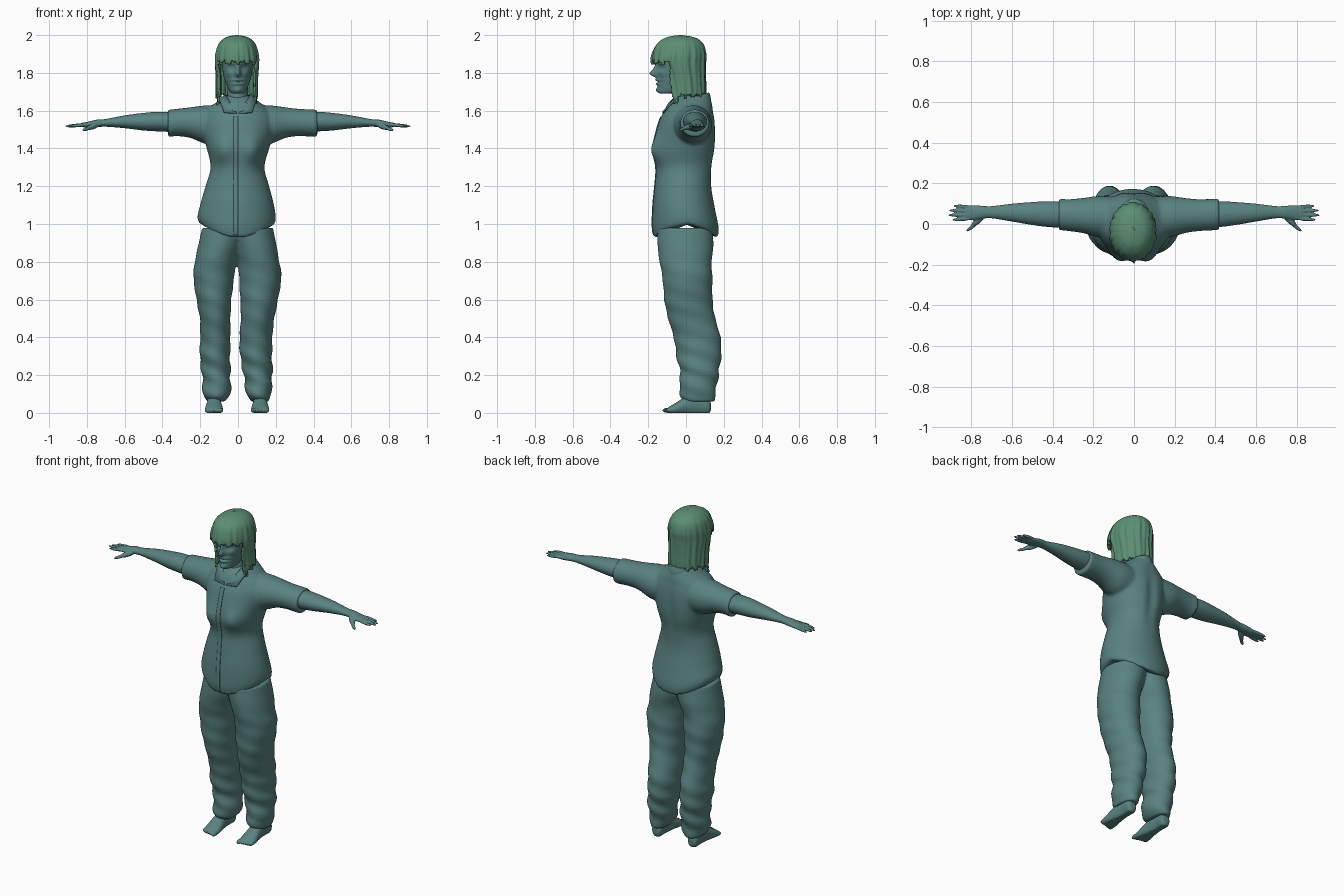
import bpy, bmesh
from math import sin, cos, pi, exp, atan2
from mathutils import Vector, Matrix

cube = bpy.data.objects.get("Cube")
if cube:
    bpy.data.objects.remove(cube, do_unlink=True)


def material(name, rgb):
    m = bpy.data.materials.new(name)
    m.use_nodes = True
    m.diffuse_color = (*rgb, 1)
    m.node_tree.nodes["Principled BSDF"].inputs["Base Color"].default_value = (*rgb, 1)
    return m


teal = material("dusky teal", (.1, .225, .22))
green = material("hair green", (.105, .27, .17))


def catmull(a, b, c, d, u):
    return [.5 * (2*q + (r - p)*u + (2*p - 5*q + 4*r - s)*u*u + (3*q - p - 3*r + s)*u**3)
            for p, q, r, s in zip(a, b, c, d)]


def loft(bm, axis, rings, shape=None, seg=48, sub=6):
    """Skin smooth elliptical rings given as (position, low, high, low, high)."""
    n = len(rings)
    path = []
    for i in range(n - 1):
        quad = [rings[max(0, min(n - 1, i + k))] for k in (-1, 0, 1, 2)]
        path += [catmull(*quad, j / sub) for j in range(sub)]
    path.append(rings[-1])
    loops = []
    for t, a0, a1, b0, b1 in path:
        loop = []
        for k in range(seg):
            ang = 2 * pi * k / seg
            a = (a0 + a1 + (a1 - a0) * cos(ang)) / 2
            b = (b0 + b1 + (b1 - b0) * sin(ang)) / 2
            co = Vector({"x": (t, a, b), "y": (a, t, b), "z": (a, b, t)}[axis])
            loop.append(bm.verts.new(shape(co, ang) if shape else co))
        loops.append(loop)
    for lo, hi in zip(loops, loops[1:]):
        for k in range(seg):
            m = (k + 1) % seg
            bm.faces.new((lo[k], lo[m], hi[m], hi[k]))
    bm.faces.new(loops[0])
    bm.faces.new(loops[-1])


def digit(bm, a, b, r):
    """Long rounded finger or toe between two points."""
    a, b = Vector(a), Vector(b)
    turn = (b - a).to_track_quat("Z", "Y").to_matrix().to_4x4()
    size = Matrix.Diagonal((r, r, (b - a).length / 2, 1))
    bmesh.ops.create_uvsphere(bm, u_segments=12, v_segments=10, radius=1,
                              matrix=Matrix.Translation((a + b) / 2) @ turn @ size)


def part(name, bm, mat, voxel=0, smooth=0):
    bmesh.ops.recalc_face_normals(bm, faces=bm.faces)
    mesh = bpy.data.meshes.new(name)
    bm.to_mesh(mesh)
    bm.free()
    mesh.materials.append(mat)
    mesh.polygons.foreach_set("use_smooth", [True] * len(mesh.polygons))
    ob = bpy.data.objects.new(name, mesh)
    bpy.context.collection.objects.link(ob)
    if voxel:
        fuse = ob.modifiers.new("fuse", "REMESH")
        fuse.mode, fuse.voxel_size, fuse.use_smooth_shade = "VOXEL", voxel, True
    if smooth:
        ob.modifiers.new("soften", "SMOOTH").iterations = smooth
    return ob


def bump(co, x, z, wx, wz):
    return exp(-((co.x - x) / wx) ** 2 - ((co.z - z) / wz) ** 2)


# Shirt: body with bust and curved hem, fused with the sleeves
def shirt_shape(co, ang):
    if co.y < 0:
        co.y -= .038 * (bump(co, -.085, 1.39, .06, .07) + bump(co, .08, 1.39, .06, .07))
    else:
        co.y -= .015 * bump(co, 0, 1.42, .03, .15)
    drop = max(0, min(1, (1.1 - co.z) / .15))
    co.z += drop * (.08 * min(1, abs(co.x) / .2) ** 2 - .025)
    return co


bm = bmesh.new()
loft(bm, "z", [(.95, -.205, .195, -.168, .168), (1, -.215, .2, -.178, .172),
               (1.1, -.2, .19, -.175, .15), (1.2, -.172, .165, -.165, .135),
               (1.3, -.145, .14, -.157, .14), (1.4, -.165, .165, -.163, .158),
               (1.48, -.185, .185, -.158, .16), (1.55, -.19, .19, -.14, .155),
               (1.6, -.17, .17, -.115, .145), (1.64, -.12, .12, -.095, .138),
               (1.68, -.07, .07, -.055, .125)], shirt_shape, 64)
for s, end in ((1, .42), (-1, .37)):
    loft(bm, "x", [(s * .05, -.06, .13, 1.42, 1.63), (s * .17, -.065, .138, 1.425, 1.628),
                   (s * .25, -.045, .128, 1.455, 1.618), (s * .32, -.035, .122, 1.465, 1.61),
                   (s * end, -.03, .125, 1.46, 1.605)])
shirt = part("shirt", bm, teal, .009, 5)

# Button placket wrapped on the shirt front
bm = bmesh.new()
bmesh.ops.create_grid(bm, x_segments=3, y_segments=60, size=1)
for v in bm.verts:
    v.co = Vector((v.co.x * .012 - .012, -.4, 1.255 + v.co.y * .315))
bmesh.ops.recalc_face_normals(bm, faces=bm.faces)
placket = part("placket", bm, teal)
wrap = placket.modifiers.new("wrap", "SHRINKWRAP")
wrap.target, wrap.wrap_method, wrap.offset = shirt, "PROJECT", .004
wrap.use_project_y, wrap.use_positive_direction, wrap.use_negative_direction = True, True, False
placket.modifiers.new("thick", "SOLIDIFY").thickness = .005

# Collar band and its two pointed flaps
bm = bmesh.new()


def collar_slope(co, ang):
    co.z += .3 * (co.y - .05)
    return co


loft(bm, "z", [(1.61, -.1, .1, -.1, .135), (1.65, -.085, .085, -.085, .13),
               (1.675, -.074, .074, -.07, .122)], collar_slope)
part("collar_band", bm, teal)
bm = bmesh.new()
corners = [(.004, -.125, 1.585), (.075, -.125, 1.595), (.1, -.06, 1.665), (.065, -.055, 1.685)]
bm.faces.new([bm.verts.new(c) for c in corners])
flap = part("collar_flaps", bm, teal)
flap.modifiers.new("mirror", "MIRROR")
flap.modifiers.new("thick", "SOLIDIFY").thickness = .009


# Trousers: two loose, folded legs fused at the hips
def folds(co, ang):
    low = max(0, 1 - abs(co.z - .2) / .25)
    mid = .4 * max(0, 1 - abs(co.z - .6) / .35)
    wave = sin(co.z * 60 + 2 * ang) * .006 * (low + mid)
    return co + Vector((cos(ang), sin(ang), 0)) * wave


bm = bmesh.new()
loft(bm, "z", [(.06, -.165, -.07, 0, .15), (.1, -.185, -.04, -.035, .155),
               (.2, -.19, -.04, -.03, .172), (.3, -.202, -.042, -.05, .186),
               (.4, -.2, -.04, -.065, .183), (.5, -.202, -.04, -.095, .155),
               (.6, -.22, -.035, -.115, .14), (.72, -.236, -.02, -.125, .14),
               (.8, -.228, -.01, -.14, .135), (.88, -.212, .02, -.15, .145),
               (.98, -.19, .05, -.15, .14)], folds)
loft(bm, "z", [(.06, .07, .165, 0, .15), (.1, .045, .175, -.035, .155),
               (.2, .03, .182, -.03, .172), (.3, .012, .18, -.05, .186),
               (.4, .008, .182, -.065, .183), (.5, .015, .192, -.095, .155),
               (.6, .012, .212, -.115, .14), (.72, .006, .23, -.125, .14),
               (.8, .002, .218, -.14, .135), (.88, -.02, .205, -.15, .145),
               (.98, -.05, .185, -.15, .14)], folds)
part("trousers", bm, teal, .008, 3)

# Bare arms with hands, and bare feet
for s, side in ((1, "left"), (-1, "right")):
    bm = bmesh.new()
    loft(bm, "x", [(s * .3, -.02, .11, 1.485, 1.592), (s * .42, -.015, .112, 1.49, 1.594),
                   (s * .5, -.005, .108, 1.495, 1.588), (s * .6, .012, .1, 1.507, 1.575),
                   (s * .7, .028, .088, 1.515, 1.556), (s * .75, .025, .09, 1.512, 1.552),
                   (s * .8, .018, .092, 1.51, 1.54), (s * .83, .022, .088, 1.515, 1.535)], seg=32)
    for i, tip in enumerate((.895, .917, .912, .89)):
        y = .028 + .018 * i
        digit(bm, (s * .79, y, 1.528), (s * tip, y + .005 * (i - 1.5), 1.517), .0095)
    digit(bm, (s * .735, .045, 1.527), (s * .8, -.012, 1.505), .015)
    digit(bm, (s * .775, .002, 1.512), (s * .825, -.035, 1.495), .0095)
    part(side + "_arm", bm, teal, .004, 2)

    bm = bmesh.new()
    x = .122 * s - .005

    def sole(co, ang):
        return Vector((co.x, co.y, max(0, co.z)))

    loft(bm, "y", [(.132, x - .018, x + .018, .015, .05), (.115, x - .032, x + .032, -.01, .09),
                   (.06, x - .034, x + .034, -.01, .115), (0, x - .04, x + .04, -.01, .088),
                   (-.05, x - .047, x + .047, -.01, .056), (-.09, x - .046, x + .046, -.008, .032),
                   (-.1, x - .03, x + .03, .004, .024)], sole, 32)
    for i in range(5):
        tx = x - s * (.036 - .019 * i)
        digit(bm, (tx, -.07, .016), (tx, -.125 + .006 * i, .012), .0135 - .001 * i)
    part(side + "_foot", bm, teal, .004, 2)


# Head with modelled face, and neck
def face_shape(co, ang):
    if co.y < -.03:
        co.y -= .04 * bump(co, 0, 1.795, .013, .018) + .018 * bump(co, 0, 1.825, .01, .025)
        co.y -= .01 * bump(co, 0, 1.762, .03, .008) + .01 * bump(co, 0, 1.742, .026, .008)
        co.y += .008 * bump(co, 0, 1.752, .03, .004)
        co.y -= .012 * bump(co, 0, 1.708, .025, .015)
        for x in (-.034, .034):
            co.y += .016 * bump(co, x, 1.828, .018, .013)
            co.y -= .007 * bump(co, x, 1.828, .01, .007) + .006 * bump(co, x, 1.855, .025, .008)
            co.y -= .007 * bump(co, x * 1.4, 1.795, .018, .016)
    return co


bm = bmesh.new()
loft(bm, "z", [(1.69, -.022, .02, -.13, -.09), (1.7, -.042, .04, -.145, -.02),
               (1.74, -.062, .058, -.15, .05), (1.78, -.076, .07, -.15, .08),
               (1.84, -.084, .078, -.153, .09), (1.9, -.084, .078, -.15, .09),
               (1.95, -.065, .06, -.11, .06), (1.975, -.02, .02, -.06, 0)], face_shape, 96, 9)
part("head", bm, teal)
bm = bmesh.new()
loft(bm, "z", [(1.56, -.06, .06, -.105, .09), (1.63, -.058, .055, -.075, .08),
               (1.7, -.055, .052, -.062, .07), (1.78, -.055, .052, -.06, .07)])
part("neck", bm, teal)


# Long hair: strand-rippled shell, with a jagged opening for the face
def strands(co, ang):
    fade = max(0, min(1, (1.98 - co.z) / .1))
    ripple = .0025 * (sin(23 * ang) + sin(14 * ang + 9 * co.z)) * fade
    co.y += .008 * bump(co, -.005, 2, .012, .08) * (co.y < -.02)
    return co + Vector((cos(ang), sin(ang), 0)) * ripple


bm = bmesh.new()
loft(bm, "z", [(1.62, -.118, .108, -.135, .1), (1.7, -.114, .104, -.14, .105),
               (1.78, -.115, .105, -.155, .103), (1.85, -.12, .11, -.182, .104),
               (1.9, -.119, .108, -.18, .107), (1.95, -.105, .094, -.16, .094),
               (1.98, -.078, .068, -.125, .064), (1.993, -.05, .04, -.09, .025),
               (2, -.012, .002, -.045, -.025)], strands, 120, 10)
gone = []
for f in bm.faces:
    c = f.calc_center_median()
    ang = atan2(c.y + .03, c.x)
    jag = .009 * sin(17 * ang) + .006 * sin(41 * ang)
    hem = 1.635 if c.y < -.045 else 1.68
    opening = c.z < 1.855 + jag and c.y < -.085 + .2 * max(0, 1.75 - c.z)
    if opening or c.z < hem + jag:
        gone.append(f)
bmesh.ops.delete(bm, geom=gone, context="FACES")
hair = part("hair", bm, green)
hair.modifiers.new("thick", "SOLIDIFY").thickness = .012
